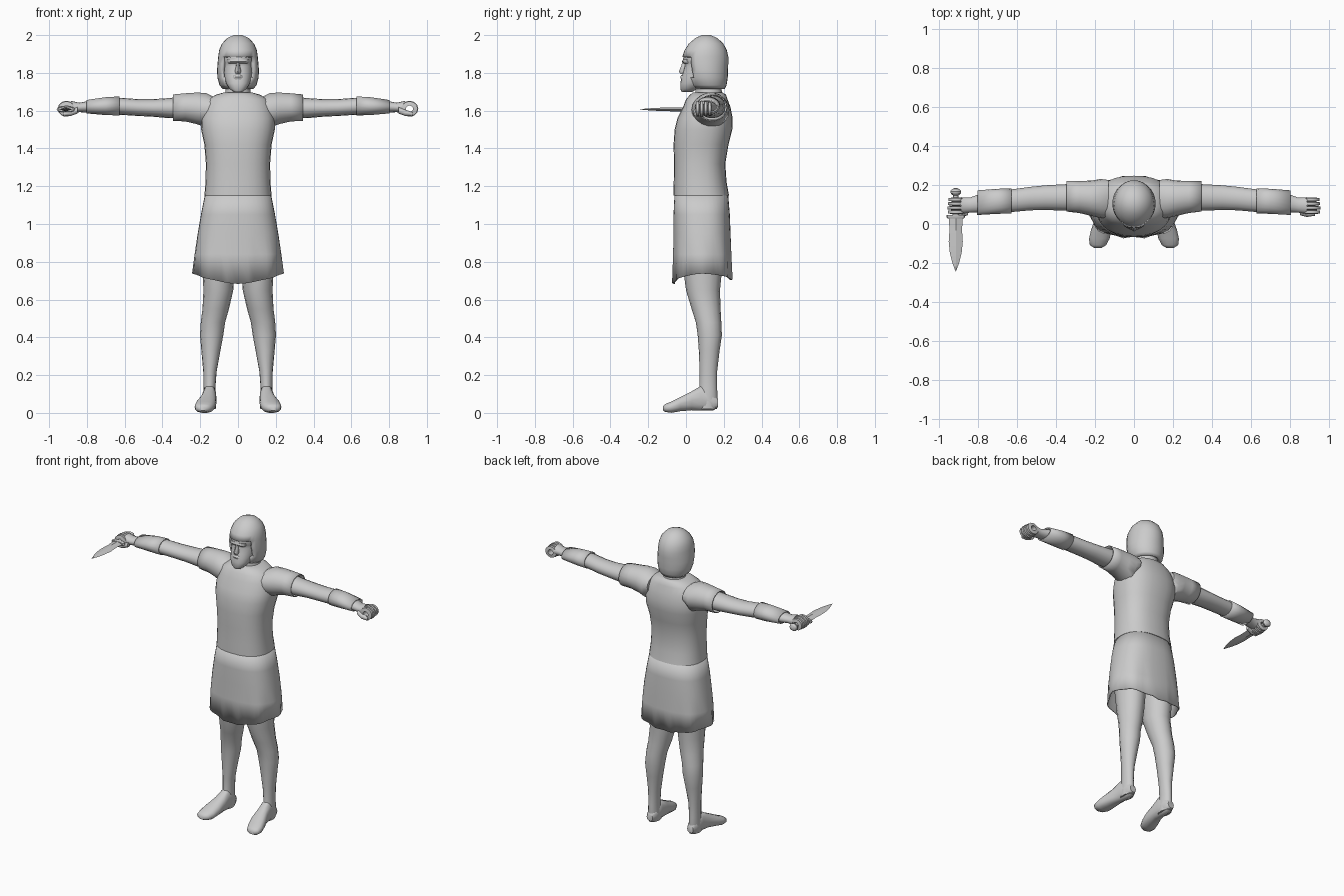
import bpy, bmesh, math
from mathutils import Vector

grey = bpy.data.materials.new("plain grey")
grey.diffuse_color = (0.6, 0.6, 0.6, 1)
AXES = {"x": (1, 2, 0), "y": (0, 2, 1), "z": (0, 1, 2)}


def finish(name, bm, mirror=False, angle=50, thick=0):
    bmesh.ops.recalc_face_normals(bm, faces=bm.faces)
    me = bpy.data.meshes.new(name)
    bm.to_mesh(me)
    bm.free()
    ob = bpy.data.objects.new(name, me)
    bpy.context.collection.objects.link(ob)
    me.materials.append(grey)
    bpy.ops.object.select_all(action="DESELECT")
    ob.select_set(True)
    bpy.context.view_layer.objects.active = ob
    bpy.ops.object.shade_smooth_by_angle(angle=math.radians(angle))
    if thick:
        sol = ob.modifiers.new("thickness", "SOLIDIFY")
        sol.thickness, sol.offset = thick, -1
    if mirror:
        ob.modifiers.new("mirror", "MIRROR")
    return ob


def loft(rings, axis="z", n=16, e=2.0, caps=(True, True)):
    """Rings are (position, min a, max a, min b, max b) across the axis."""
    bm = bmesh.new()
    ia, ib, it = AXES[axis]
    rows = []
    for t, a0, a1, b0, b1 in rings:
        row = []
        for i in range(n):
            g = 2 * math.pi * i / n
            c, s = math.cos(g), math.sin(g)
            p = [0, 0, 0]
            p[ia] = (a0 + a1) / 2 + (a1 - a0) / 2 * math.copysign(abs(c) ** (2 / e), c)
            p[ib] = (b0 + b1) / 2 + (b1 - b0) / 2 * math.copysign(abs(s) ** (2 / e), s)
            p[it] = t
            row.append(bm.verts.new(p))
        rows.append(row)
    for r, q in zip(rows, rows[1:]):
        for i in range(n):
            j = (i + 1) % n
            bm.faces.new((r[i], r[j], q[j], q[i]))
    if caps[0]:
        bm.faces.new(rows[0])
    if caps[1]:
        bm.faces.new(rows[-1])
    return bm


def sym(rows):
    return [(z, -w, w, f, b) for z, w, f, b in rows]


# Tunic body
finish("tunic", loft(sym([
    (1.15, .178, -.066, .228), (1.22, .172, -.065, .215), (1.32, .17, -.063, .208),
    (1.42, .178, -.066, .225), (1.50, .195, -.06, .245), (1.56, .195, -.045, .247),
    (1.62, .18, -.015, .235), (1.66, .16, .0, .22), (1.685, .115, .022, .212),
    (1.695, .08, .035, .195)]), n=28, e=2.4))

# Skirt with a fluted, uneven hem
bm = loft(sym([(1.17, .172, -.06, .222), (1.05, .196, -.066, .232),
               (.95, .213, -.066, .236), (.84, .227, -.068, .24),
               (.72, .235, -.07, .243)]), n=40, e=2.5, caps=(False, False))
for v in bm.verts:
    t = max(0, (1.0 - v.co.z) / .28)
    g = math.atan2(v.co.y - .085, v.co.x)
    k = 1 + .035 * t * t * math.cos(10 * g)
    v.co.x *= k
    v.co.y = .085 + (v.co.y - .085) * k
    if v.co.z < .73:
        s = math.sin(g)
        v.co.z = .738 - (.055 if s < 0 else .035) * abs(s) ** 1.5
finish("skirt", bm, thick=.006)

# Neck
finish("neck", loft(sym([(1.65, .085, .04, .20), (1.70, .066, .05, .19),
                         (1.80, .06, .05, .18)]), n=16))

# Head with bearded jaw
finish("head", loft(sym([
    (1.698, .022, -.022, .03), (1.715, .045, -.03, .06), (1.745, .064, -.03, .11),
    (1.775, .072, -.024, .15), (1.80, .076, -.018, .17), (1.835, .079, -.008, .19),
    (1.853, .08, -.008, .2), (1.865, .081, -.018, .2), (1.90, .08, -.01, .2),
    (1.95, .06, .03, .17)]), n=20, e=2.3))

# Nose, brow, moustache
finish("nose", loft(sym([(1.795, .013, -.03, .01), (1.808, .017, -.038, .01),
                         (1.835, .01, -.026, .01), (1.86, .008, -.018, .01)]), n=8))
finish("brow", loft(sym([(1.85, .05, -.012, .03), (1.859, .056, -.021, .03),
                         (1.872, .055, -.016, .03)]), n=12, e=3))
finish("moustache", loft(sym([(1.765, .036, -.026, .02), (1.778, .033, -.032, .02),
                              (1.79, .018, -.026, .02)]), n=10))

# Hair cut away around the face
bm = loft(sym([
    (1.715, .082, .05, .205), (1.735, .098, .02, .215), (1.775, .109, .0, .221),
    (1.815, .111, -.012, .222), (1.85, .108, -.018, .224), (1.885, .105, -.02, .224),
    (1.92, .1, -.008, .216), (1.955, .085, .015, .198), (1.985, .056, .05, .165),
    (2.0, .022, .085, .13)]), n=28, caps=(False, True))
gone = [f for f in bm.faces if f.calc_center_median().z < 1.88
        and f.calc_center_median().y < .035]
bmesh.ops.delete(bm, geom=gone, context="FACES")
finish("hair", bm, thick=.022)

# Legs and feet
finish("leg", loft([
    (.95, .01, .19, -.02, .2), (.8, .015, .19, -.02, .195), (.65, .025, .183, .0, .18),
    (.55, .048, .188, .03, .183), (.48, .068, .197, .052, .187),
    (.41, .078, .201, .062, .19), (.33, .093, .194, .068, .178),
    (.22, .113, .184, .072, .165), (.13, .12, .182, .072, .165),
    (.06, .115, .185, .06, .168), (.02, .118, .182, .06, .164)], n=16), mirror=True)
finish("foot", loft([
    (.170, .128, .172, .03, .075), (.145, .117, .182, .012, .1),
    (.08, .114, .188, .01, .145), (.03, .114, .198, .013, .115),
    (-.03, .115, .22, .008, .085), (-.075, .125, .23, .0, .062),
    (-.108, .142, .226, .004, .048), (-.122, .165, .205, .012, .036)],
    axis="y", n=14, e=2.4), mirror=True)

# Sleeves, arms and cuffs
finish("sleeve", loft([
    (.13, .03, .225, 1.56, 1.675), (.17, .03, .23, 1.51, 1.695),
    (.22, .042, .222, 1.528, 1.697), (.28, .056, .22, 1.542, 1.693),
    (.345, .064, .22, 1.545, 1.687)], axis="x", n=18, caps=(True, False)),
    mirror=True, thick=.006)
finish("arm", loft([
    (.25, .07, .21, 1.56, 1.68), (.36, .068, .203, 1.56, 1.667),
    (.45, .072, .198, 1.568, 1.661), (.53, .07, .19, 1.572, 1.661),
    (.62, .062, .178, 1.578, 1.668), (.72, .058, .168, 1.583, 1.665),
    (.80, .06, .15, 1.59, 1.65), (.84, .058, .135, 1.592, 1.642),
    (.885, .052, .137, 1.585, 1.652)], axis="x", n=16), mirror=True)
finish("cuff", loft([
    (.628, .054, .182, 1.574, 1.676), (.70, .052, .18, 1.576, 1.672),
    (.802, .046, .172, 1.585, 1.657)], axis="x", n=18, caps=(False, False)),
    mirror=True, thick=.008)

# Curled fingers wrapped around an open grip
for k in range(4):
    bm = bmesh.new()
    y0, n = .05 + .0215 * k, 12
    out = .047 - .003 * abs(k - 1)
    rows = []
    for i in range(n):
        g = 2 * math.pi * i / n
        c, s = math.cos(g), math.sin(g)
        rows.append([bm.verts.new((.908 + r * c, y, 1.61 + .9 * r * s))
                     for r, y in ((out, y0 + .004), (out, y0 + .018),
                                  (.019, y0 + .0215), (.019, y0))])
    for r, q in zip(rows, rows[1:] + rows[:1]):
        for i in range(4):
            j = (i + 1) % 4
            bm.faces.new((r[i], r[j], q[j], q[i]))
    finish("finger_%d" % (k + 1), bm, mirror=True)
finish("thumb", loft([(.85, .045, .075, 1.585, 1.62), (.885, .036, .068, 1.572, 1.605),
                      (.925, .042, .066, 1.57, 1.592)], axis="x", n=8), mirror=True)

# Dagger: blade, guard, grip, pommel
X, Z = -.912, 1.607


def dagger_part(name, rows, n, e=2.0):
    finish(name, loft([(y, X - w, X + w, Z - h, Z + h) for y, w, h in rows],
                      axis="y", n=n, e=e), angle=30)


dagger_part("blade", [(.035, .036, .011), (-.03, .032, .011), (-.09, .036, .01),
                      (-.15, .03, .008), (-.20, .017, .005), (-.243, .001, .001)], 4)
dagger_part("guard", [(.028, .04, .012), (.034, .048, .015), (.046, .046, .015)], 12, 3)
dagger_part("grip", [(.04, .017, .014), (.09, .019, .017), (.155, .013, .013)], 10)
dagger_part("pommel", [(.145, .012, .012), (.155, .025, .022), (.167, .028, .025),
                       (.178, .02, .018), (.184, .006, .006)], 12)
